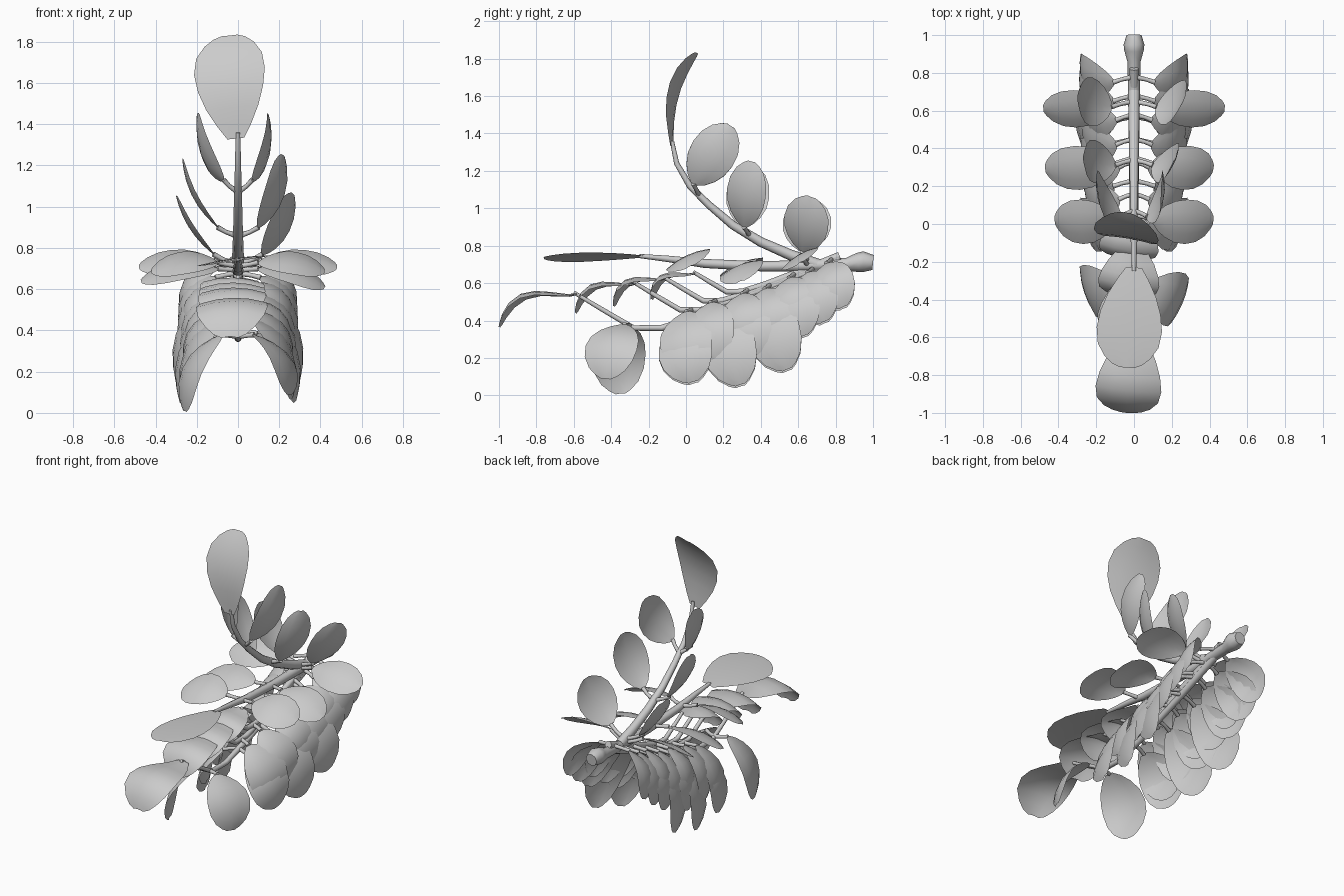
import bpy, bmesh, math
from mathutils import Vector as V

if "Cube" in bpy.data.objects:
    bpy.data.objects.remove(bpy.data.objects["Cube"])

def material(name, c):
    m = bpy.data.materials.new(name)
    m.diffuse_color = (c, c, c, 1)
    m.use_nodes = True
    m.node_tree.nodes["Principled BSDF"].inputs["Base Color"].default_value = m.diffuse_color
    return m

GREY = material("plain grey", 0.6)

def add(name, mesh):
    o = bpy.data.objects.new(name, mesh)
    bpy.context.collection.objects.link(o)
    mesh.materials.clear()
    mesh.materials.append(GREY)
    for p in mesh.polygons:
        p.use_smooth = True
    return o

def tube(name, pts):
    """Round stem through (x, y, z, radius) points."""
    c = bpy.data.curves.new(name, 'CURVE')
    c.dimensions, c.bevel_depth, c.bevel_resolution = '3D', 1, 2
    c.use_fill_caps = True
    s = c.splines.new('POLY')
    s.points.add(len(pts) - 1)
    for p, q in zip(s.points, pts):
        p.co, p.radius = (*q[:3], 1), q[3]
    t = bpy.data.objects.new("temp", c)
    bpy.context.collection.objects.link(t)
    bpy.context.view_layer.update()
    me = bpy.data.meshes.new_from_object(t.evaluated_get(bpy.context.evaluated_depsgraph_get()))
    bpy.data.objects.remove(t)
    return add(name, me)

# half-width along the blade, from stalk to rounded tip
OBOVATE = [(0, .24), (.12, .48), (.28, .74), (.45, .92), (.62, 1), (.78, .93), (.9, .7), (.97, .45), (1, .22)]
OVAL = [(0, .15), (.08, .45), (.2, .72), (.36, .93), (.54, 1), (.72, .93), (.87, .7), (.96, .4), (1, .18)]

def leaf(name, base, tip, across, width, bend, outline=OVAL, fold=.02, late=1.0):
    """Thin blade arched by bend towards its upper face; late moves the arch tipwards."""
    base, tip = V(base), V(tip)
    d = tip - base
    w = V(across)
    w = (w - d * (w.dot(d) / d.dot(d))).normalized()
    n = d.cross(w).normalized()
    if abs(base.x) > .03:                      # side leaves: steep ones bow outwards, flat ones up
        steep = abs(d.z) > .6 * math.hypot(d.x, d.y)
        if (n.x * base.x if steep else n.z) < 0:
            n = -n
    peak = late / (1 + late)
    top = peak ** late * (1 - peak)
    bm = bmesh.new()
    rows = []
    for t, h in outline:
        c = base + d * t + n * bend * t ** late * (1 - t) / top
        rows.append([bm.verts.new(c + w * h * width / 2 * u - n * fold * h * u * u)
                     for u in (-1, -.5, 0, .5, 1)])
    for a, b in zip(rows, rows[1:]):
        for i in range(4):
            bm.faces.new((a[i], a[i + 1], b[i + 1], b[i]))
    me = bpy.data.meshes.new(name)
    bm.to_mesh(me)
    bm.free()
    return add(name, me)

def stem_point(path, y):
    for a, b in zip(path, path[1:]):
        if b[0] <= y <= a[0]:
            f = (a[0] - y) / (a[0] - b[0])
            return a[1] + (b[1] - a[1]) * f
    return path[0][1]

def pair(name, path, base, tip, across, width, bend, shift=(0, 0, 0), flat=1):
    """Mirrored leaflets with stalks; shift and flat vary the left one."""
    y = base[1] + .03
    z = stem_point(path, y)
    for side, label in ((1, "right"), (-1, "left")):
        k = V(shift) if side < 0 else V()
        b = (base[0] * side, base[1], base[2])
        t = ((tip[0] + k.x) * side, tip[1] + k.y, tip[2] + k.z)
        a = (across[0] * side * (flat if side < 0 else 1), across[1], across[2])
        leaf(f"{name}_leaf_{label}", b, t, a, width, bend)
        tube(f"{name}_stalk_{label}", [(0, y, z, .014), (b[0] * .6, y - .015, (z + b[2]) / 2, .011), (*b, .013)])

def frond_stem(name, path, r0, r1):
    n = len(path) - 1
    tube(name, [(0, y, z, r0 + (r1 - r0) * i / n) for i, (y, z) in enumerate(path)])

# woody main stem, running into the level frond
LEVEL = [(.8, .70), (.4, .69), (.1, .705), (-.1, .73), (-.25, .745)]
tube("main_stem", [(0, 1, .71, .04), (0, .95, .715, .055), (0, .92, .71, .052), (0, .86, .70, .035),
                   (0, .6, .692, .03), (0, .4, .69, .027), (0, .1, .705, .024), (0, -.1, .73, .017), (0, -.25, .745, .011)])
leaf("level_end_leaf", (0, -.23, .745), (-.04, -.76, .735), (1, 0, .14), .35, .01, OBOVATE, .01)
pair("level_front", LEVEL, (.1, .02, .73), (.42, .02, .69), (.05, .9, .42), .26, .04)
pair("level_middle", LEVEL, (.1, .32, .70), (.42, .29, .61), (.05, .9, .35), .25, .04, (.05, 0, .03))
pair("level_back", LEVEL, (.12, .62, .74), (.48, .61, .71), (.05, .84, .5), .23, .03)

# upright frond
UP = [(.7, .70), (.56, .75), (.4, .82), (.25, .91), (.12, 1.02), (.02, 1.12), (-.05, 1.24), (-.075, 1.36)]
frond_stem("upright_stem", UP, .032, .011)
leaf("upright_end_leaf", (-.01, -.075, 1.33), (-.04, .06, 1.83), (1, -.2, 0), .35, -.06, OBOVATE, .01, 1.2)
pair("upright_top", UP, (.07, .04, 1.13), (.15, .24, 1.44), (.06, .85, -.5), .25, .045, (.05, 0, 0))
pair("upright_middle", UP, (.1, .31, .9), (.22, .35, 1.25), (.45, .9, 0), .23, .04, (.05, 0, -.02), .1)
pair("upright_base", UP, (.12, .62, .77), (.27, .67, 1.06), (.45, .9, 0), .26, .03, (.03, 0, -.01), .1)

# four nested drooping fronds, each a smaller copy of the longest
DROOP = [(.8, .70), (.45, .56), (.1, .43), (-.13, .36), (-.28, .36), (-.45, .46), (-.6, .55)]
SPECS = [  # scale, leaflet size, y of each leaflet pair
    ("droop_long", 1.0, 1.0, (-.33, -.02, .2, .42)),
    ("droop_second", .78, .98, (.0, .30, .54)),
    ("droop_third", .67, .9, (.13, .42, .65)),
    ("droop_short", .56, .8, (.30, .55, .75))]
for name, s, size, ys in SPECS:
    def place(y, z):
        return .85 + (y - .85) * s, .7 + (z - .7) * s + .03 * (1 - s) / .3
    path = [place(*p) for p in DROOP]
    frond_stem(name + "_stem", path, .024, .01)
    ey, ez = place(-.58, .545)
    ty, tz = place(-1, .37)
    leaf(name + "_end_leaf", (0, ey, ez), (-.04, ty, tz - .03 * (1 - s) / .3), (1, 0, .06), .35 * (.8 + .2 * s),
         .115 * (.4 + .6 * s), OBOVATE, .03, 1.6)
    for i, y in enumerate(ys):
        z = stem_point(path, y)
        first = name == "droop_long" and i == 0
        low = name == "droop_long" and i >= 2
        base = (.08 + .015 * i, y, z - .01)
        lean = -.1 if first else .03 + .03 * i
        drop = .4 if low else .33 * size * (1 - .06 * i)
        tip = (.25 + .015 * i, y + lean, z - drop + (.03 if first else -.01))
        pair(f"{name}_{('front', 'middle', 'back', 'rear')[i]}", path, base, tip, (.35, .93, 0), .3 * size, .075,
             (.01, .08, -.08) if first else (0, .0, -.01))
